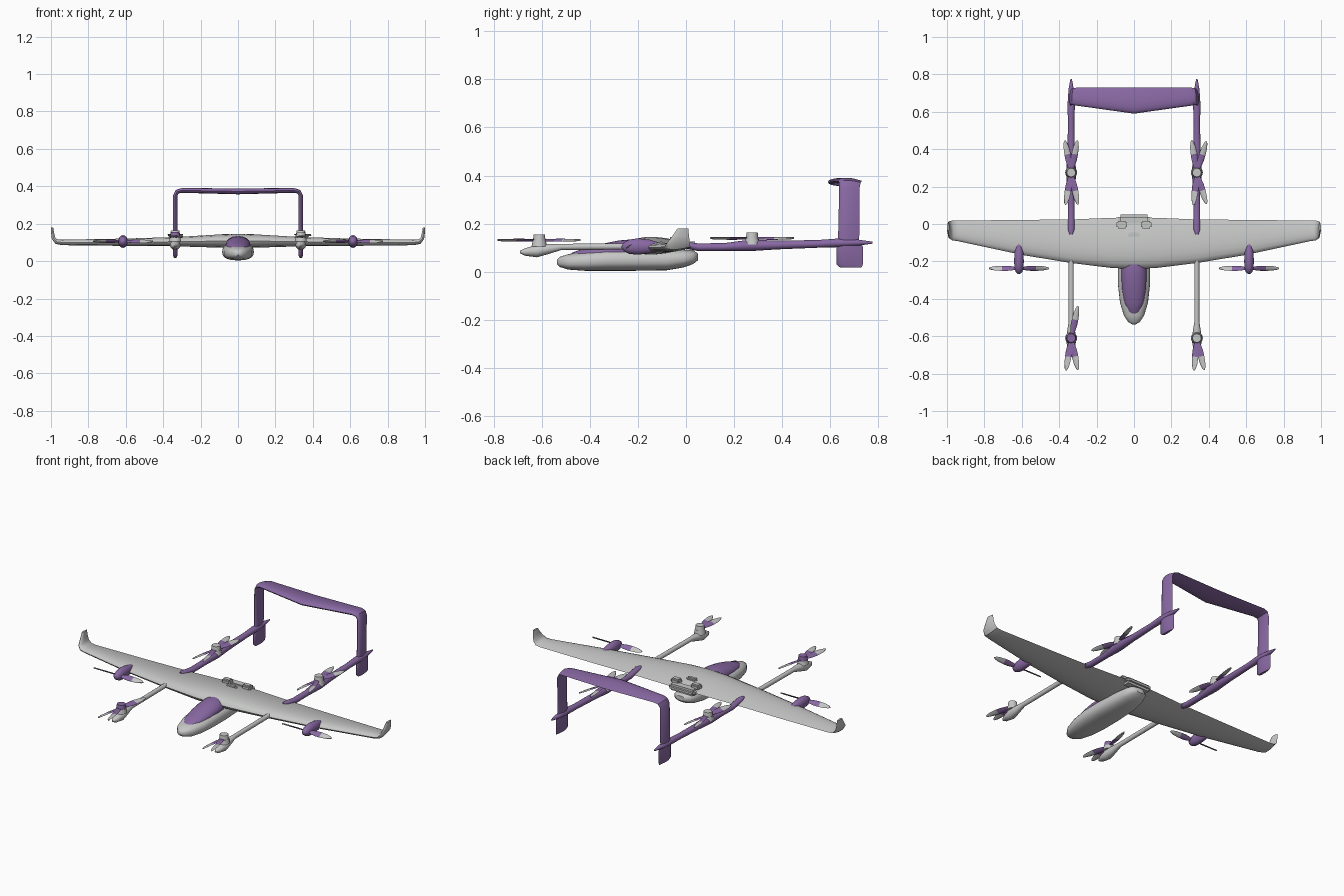
import bpy, bmesh
from math import pi, sin, cos, sqrt, radians
from mathutils import Matrix, Vector

if "Cube" in bpy.data.objects:
    bpy.data.objects.remove(bpy.data.objects["Cube"])


def material(name, rgb):
    m = bpy.data.materials.new(name)
    m.use_nodes = True
    m.diffuse_color = (*rgb, 1)
    m.node_tree.nodes["Principled BSDF"].inputs["Base Color"].default_value = (*rgb, 1)
    return m


GREY = material("light_grey", (0.56, 0.57, 0.56))
PURPLE = material("purple", (0.25, 0.14, 0.37))
made = []


def finish(name, bm, mats, matrix=None):
    bmesh.ops.recalc_face_normals(bm, faces=bm.faces)
    if matrix:
        bm.transform(matrix)
    mesh = bpy.data.meshes.new(name)
    bm.to_mesh(mesh)
    bm.free()
    for m in mats:
        mesh.materials.append(m)
    ob = bpy.data.objects.new(name, mesh)
    bpy.context.collection.objects.link(ob)
    made.append(ob)
    return ob


def loft(rings):
    """Skin a list of closed rings and cap both ends."""
    bm = bmesh.new()
    rows = [[bm.verts.new(p) for p in r] for r in rings]
    n = len(rows[0])
    for a, b in zip(rows, rows[1:]):
        for i in range(n):
            j = (i + 1) % n
            bm.faces.new((a[i], a[j], b[j], b[i]))
    bm.faces.new(rows[0])
    bm.faces.new(rows[-1])
    return bm


def foil(x, z, y0, y1, t, ang=0, n=9):
    """Airfoil ring: leading edge y0, trailing edge y1, rolled by ang."""
    pts = []
    for i in range(2 * n):
        a = pi * i / n
        u = (1 + cos(a)) / 2
        h = t * 1.3 * sqrt(u) * (1 - u) * (1 if i < n else -1)
        pts.append((x - h * sin(ang), y0 + u * (y1 - y0), z + h * cos(ang)))
    return pts


def mirrored(half):
    """Extend centre-to-tip stations into a full tip-to-tip list."""
    other = [(-x, z, a, b, t, -ang) for x, z, a, b, t, ang in half[:0:-1]]
    return [foil(*s) for s in other + half]


def body(name, stations, mat, x=0, power=1.0, n=24):
    """Rounded body along y from (y, half width, z, half height)."""
    def sp(v):
        return (abs(v) ** power) * (1 if v > 0 else -1)
    rings = [[(x + w * sp(cos(2 * pi * i / n)), y, z + h * sp(sin(2 * pi * i / n)))
              for i in range(n)] for y, w, z, h in stations]
    return finish(name, loft(rings), [mat])


def cylinder(name, loc, r, h, mat):
    bm = bmesh.new()
    bmesh.ops.create_cone(bm, cap_ends=True, segments=24, radius1=r, radius2=r * 0.85, depth=h)
    return finish(name, bm, [mat], Matrix.Translation(loc))


def box(name, loc, size, mat, bevel=0.008):
    bm = bmesh.new()
    bmesh.ops.create_cube(bm, size=1, matrix=Matrix.Diagonal((*size, 1)))
    bmesh.ops.bevel(bm, geom=bm.edges[:], offset=bevel, segments=2, affect='EDGES')
    return finish(name, bm, [mat], Matrix.Translation(loc))


def blade(name, matrix):
    """Propeller blade along local x, purple root and grey tip."""
    prof = [(0.01, 0.006), (0.04, 0.014), (0.07, 0.018), (0.1, 0.018),
            (0.14, 0.015), (0.165, 0.009), (0.175, 0.003)]
    bm = loft([foil(r, 0, -w, w, 0.008, n=5) for r, w in prof])
    for f in bm.faces:
        f.material_index = 0 if f.calc_center_median().x < 0.1 else 1
    return finish(name, bm, [PURPLE, GREY], matrix)


# Wing with upturned tips
finish("wing", loft(mirrored([
    (0, 0.108, -0.24, 0.035, 0.075, 0), (0.12, 0.107, -0.235, 0.033, 0.07, 0),
    (0.34, 0.104, -0.208, 0.024, 0.05, 0), (0.6, 0.101, -0.165, 0.022, 0.04, 0),
    (0.94, 0.1, -0.092, 0.018, 0.03, 0), (0.97, 0.104, -0.088, 0.018, 0.026, 0.45),
    (0.986, 0.122, -0.078, 0.016, 0.02, 1.2), (0.991, 0.15, -0.055, 0.012, 0.016, 1.45),
    (0.994, 0.18, -0.035, 0.01, 0.012, 1.5)])), [GREY])

# Tail arch: stabiliser turning down into the two fins
finish("tail_arch", loft(mirrored([
    (0, 0.373, 0.59, 0.73, 0.032, 0), (0.3, 0.378, 0.632, 0.73, 0.026, 0),
    (0.325, 0.371, 0.636, 0.726, 0.024, -0.7), (0.336, 0.35, 0.637, 0.722, 0.024, -pi / 2),
    (0.336, 0.13, 0.632, 0.72, 0.024, -pi / 2), (0.336, 0.105, 0.626, 0.735, 0.026, -pi / 2),
    (0.336, 0.03, 0.626, 0.735, 0.024, -pi / 2),
    (0.336, 0.018, 0.64, 0.73, 0.014, -pi / 2)])), [PURPLE])

# Fuselage and canopy
body("fuselage", [
    (-0.537, 0.008, 0.04, 0.008), (-0.525, 0.03, 0.041, 0.021), (-0.49, 0.054, 0.041, 0.032),
    (-0.42, 0.075, 0.044, 0.04), (-0.33, 0.085, 0.049, 0.045), (-0.22, 0.085, 0.05, 0.046),
    (-0.08, 0.078, 0.05, 0.044), (-0.01, 0.068, 0.055, 0.037), (0.03, 0.055, 0.06, 0.028),
    (0.05, 0.025, 0.062, 0.014)], GREY, power=0.8)
body("canopy", [
    (-0.485, 0.008, 0.066, 0.005), (-0.47, 0.028, 0.068, 0.013), (-0.42, 0.052, 0.072, 0.025),
    (-0.35, 0.064, 0.078, 0.038), (-0.28, 0.067, 0.084, 0.046), (-0.23, 0.066, 0.086, 0.048),
    (-0.18, 0.05, 0.09, 0.04)], PURPLE)

# Fittings on the wing centre
box("rear_hatch", (0, 0.02, 0.107), (0.17, 0.06, 0.036), GREY, 0.012)
box("centre_latch", (0, -0.06, 0.132), (0.065, 0.03, 0.025), GREY)
for side, s in (("left", 1), ("right", -1)):
    box(side + "_latch", (s * 0.065, -0.005, 0.13), (0.055, 0.04, 0.03), GREY)

# Booms, motors and folded lift rotors
fold = {("left", "front"): (-95, -77), ("right", "front"): (78, -99, -78),
        ("left", "rear"): (99, 73, -96, -73), ("right", "rear"): (101, 79, -78, -100)}
for side, s in (("left", 1), ("right", -1)):
    bx = s * 0.336
    body(side + "_front_boom", [
        (-0.69, 0.005, 0.082, 0.005), (-0.67, 0.018, 0.082, 0.015), (-0.62, 0.028, 0.086, 0.026),
        (-0.57, 0.021, 0.095, 0.021), (-0.52, 0.013, 0.103, 0.013),
        (-0.15, 0.013, 0.106, 0.013)], GREY, bx)
    body(side + "_rear_boom", [
        (-0.055, 0.008, 0.122, 0.005), (-0.03, 0.018, 0.116, 0.013), (0.05, 0.018, 0.102, 0.016),
        (0.16, 0.018, 0.103, 0.016), (0.27, 0.027, 0.11, 0.024), (0.38, 0.02, 0.111, 0.018),
        (0.55, 0.017, 0.116, 0.016), (0.63, 0.02, 0.12, 0.018), (0.72, 0.014, 0.121, 0.012),
        (0.775, 0.004, 0.121, 0.004)], PURPLE, bx)
    for end, y, z in (("front", -0.61, 0.132), ("rear", 0.275, 0.14)):
        name = side + "_" + end
        colour = PURPLE if name == "right_front" else GREY
        cylinder(name + "_motor", (bx, y, z - 0.014), 0.032, 0.025, GREY)
        cylinder(name + "_hub", (bx, y, z + 0.008), 0.027, 0.03, colour)
        for k, deg in enumerate(fold[side, end]):
            blade(f"{name}_blade_{k + 1}", Matrix.Translation((bx, y, z))
                  @ Matrix.Rotation(radians(deg), 4, 'Z') @ Matrix.Rotation(0.3, 4, 'X'))

    # Forward-facing motor on each outer wing
    px = s * 0.615
    body(side + "_nacelle", [
        (-0.268, 0.004, 0.104, 0.004), (-0.258, 0.017, 0.104, 0.018), (-0.235, 0.024, 0.104, 0.03),
        (-0.2, 0.026, 0.105, 0.034), (-0.15, 0.024, 0.105, 0.028),
        (-0.1, 0.012, 0.106, 0.012)], PURPLE, px)
    for k, turn in enumerate((0, pi)):
        blade(f"{side}_wing_blade_{k + 1}", Matrix.Translation((px, -0.237, 0.106))
              @ Matrix.Rotation(turn, 4, 'Y') @ Matrix.Rotation(0.6, 4, 'X')
              @ Matrix.Scale(0.92, 4))

# Smooth shading with sharp edges kept
bpy.ops.object.select_all(action='DESELECT')
for ob in made:
    ob.select_set(True)
bpy.context.view_layer.objects.active = made[0]
bpy.ops.object.shade_smooth_by_angle(angle=radians(40))
